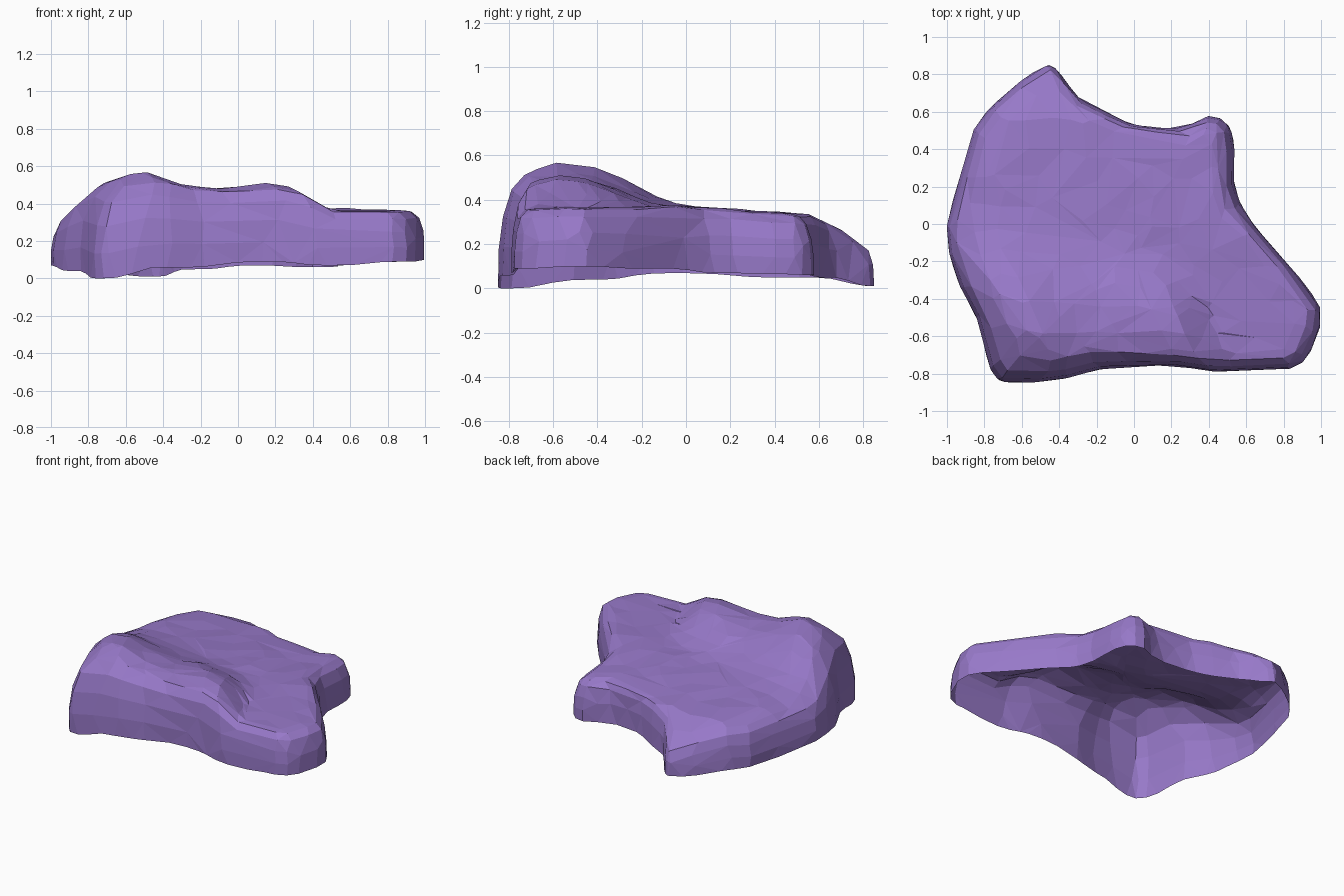
import bpy, bmesh, math
from mathutils import Vector, noise

if "Cube" in bpy.data.objects:
    bpy.data.objects.remove(bpy.data.objects["Cube"])

# Plan outline of the slab, counter-clockwise from the right-hand lobe
OUTLINE = [(1, -.5), (.96, -.38), (.8, -.18), (.63, .02), (.54, .2), (.535, .42), (.5, .54),
           (.41, .585), (.32, .55), (.2, .52), (0, .54), (-.15, .61), (-.3, .69), (-.42, .84),
           (-.5, .84), (-.68, .71), (-.84, .54), (-.9, .35), (-.95, .2), (-1, -.05),
           (-.94, -.3), (-.84, -.5), (-.76, -.78), (-.65, -.84), (-.38, -.82), (-.18, -.77),
           (.1, -.75), (.3, -.76), (.44, -.78), (.7, -.77), (.85, -.76), (.94, -.68)]
CENTRE = Vector((-.05, -.15))

# Height profiles as (position, value) pairs
BASE_Y = [(-.9, .36), (0, .37), (.3, .35), (.57, .33), (.7, .27), (.84, .18)]
CREST_X = [(-1, 0), (-.94, .0), (-.8, .1), (-.65, .17), (-.5, .21), (-.32, .15), (-.1, .12),
           (.15, .15), (.27, .13), (.36, .06), (.45, 0)]
CREST_Y = [(-.84, .65), (-.7, .8), (-.57, 1), (-.4, .87), (-.27, .62), (-.15, .28), (-.02, .05), (.1, 0)]
# Around the outline: x, y, lower rim height, shoulder inset
EDGE = [(-.72, -.78, 0, .15), (-.38, -.8, .06, .11), (.15, -.75, .09, .06), (.5, -.77, .07, .06),
        (.9, -.72, .09, .07), (.98, -.5, .1, .075), (.72, -.08, .09, .05), (.55, .2, .07, .09),
        (.53, .4, .065, .1), (.41, .58, .06, .07), (.1, .52, .07, .02), (-.25, .66, .05, .04),
        (-.45, .84, .01, .06), (-.85, .5, .05, .075), (-.97, -.05, .07, .11), (-.86, -.42, .04, .12)]


def lerp_table(table, t):
    if t <= table[0][0]:
        return table[0][1]
    for (a, va), (b, vb) in zip(table, table[1:]):
        if t <= b:
            return va + (vb - va) * (t - a) / (b - a)
    return table[-1][1]


def top_height(x, y):
    z = lerp_table(BASE_Y, y) - .25 * max(0, -.72 - x)
    # front ridge, narrower to the right, ending in a slanted step above the shelf
    back = y + .57
    if back > 0:
        back *= 1 + .6 * max(0, x + .4)
    z += lerp_table(CREST_X, x + .42 * (y + .57)) * lerp_table(CREST_Y, back - .57)
    return z + .01 * noise.noise((x * 6, y * 6, 0))


def edge_value(p, column):
    # smooth blend of the values listed around the outline
    total = weight_sum = 0
    for e in EDGE:
        w = 1 / ((p.x - e[0]) ** 2 + (p.y - e[1]) ** 2 + .004) ** 1.5
        total += w * e[column]
        weight_sum += w
    return total / weight_sum


def smooth_loop(points, per_edge):
    # rounded curve through all the points
    pts = [Vector(p) for p in points]
    result = []
    for i in range(len(pts)):
        a, b, c, d = (pts[(i + k) % len(pts)] for k in (-1, 0, 1, 2))
        for k in range(per_edge):
            t = k / per_edge
            result.append(.5 * (2 * b + (c - a) * t + (2 * a - 5 * b + 4 * c - d) * t ** 2
                                + (3 * b - a - 3 * c + d) * t ** 3))
    return result


def inset_loop(loop, share):
    # move each point inwards, square to the outline
    result = []
    for i, p in enumerate(loop):
        along = (loop[(i + 3) % len(loop)] - loop[i - 3]).normalized()
        inward = (Vector((-along.y, along.x)) + (CENTRE - p).normalized()).normalized()
        result.append(p + inward * edge_value(p, 3) * share)
    return result


outline = smooth_loop(OUTLINE, 3)
shoulder = inset_loop(outline, 1)
TOP = [.15, .3, .42, .52, .61, .69, .76, .82, .88, .94, 1]
WALL = [(.55, .84), (.86, .58), (1, .28), (1, 0)]

bm = bmesh.new()
rings = []

# Upper surface
for f in TOP:
    ring = []
    for s in shoulder:
        q = CENTRE.lerp(s, f)
        ring.append(bm.verts.new((q.x, q.y, top_height(q.x, q.y) - (.008 if f == 1 else 0))))
    rings.append(ring)

# Side wall, down to the open lower rim
for out, up in WALL:
    ring = []
    for p, s in zip(outline, shoulder):
        q = s.lerp(p, out)
        low = edge_value(p, 2)
        dent = 1 + .015 * noise.noise((p.x * 4, p.y * 4, up * 2)) * (1 - out)
        ring.append(bm.verts.new((q.x * dent, q.y * dent, low + (top_height(*s) - low) * up)))
    rings.append(ring)

n = len(outline)
for a, b in zip(rings, rings[1:]):
    for i in range(n):
        j = (i + 1) % n
        bm.faces.new((a[i], b[i], b[j], a[j]))
tip = bm.verts.new((CENTRE.x, CENTRE.y, top_height(*CENTRE)))
for i in range(n):
    bm.faces.new((rings[0][i], rings[0][(i + 1) % n], tip))

# Stand the slab on the ground and centre it
for axis in range(3):
    values = [v.co[axis] for v in bm.verts]
    shift = min(values) if axis == 2 else (min(values) + max(values)) / 2
    for v in bm.verts:
        v.co[axis] -= shift

mesh = bpy.data.meshes.new("rock_slab")
bm.to_mesh(mesh)
bm.free()
rock = bpy.data.objects.new("rock_slab", mesh)
bpy.context.collection.objects.link(rock)

# Irregular low-poly facets
facets = rock.modifiers.new("facets", 'DECIMATE')
facets.ratio = .2

purple = bpy.data.materials.new("purple_stone")
purple.diffuse_color = (.31, .19, .58, 1)
purple.use_nodes = True
purple.node_tree.nodes["Principled BSDF"].inputs["Base Color"].default_value = purple.diffuse_color
mesh.materials.append(purple)
